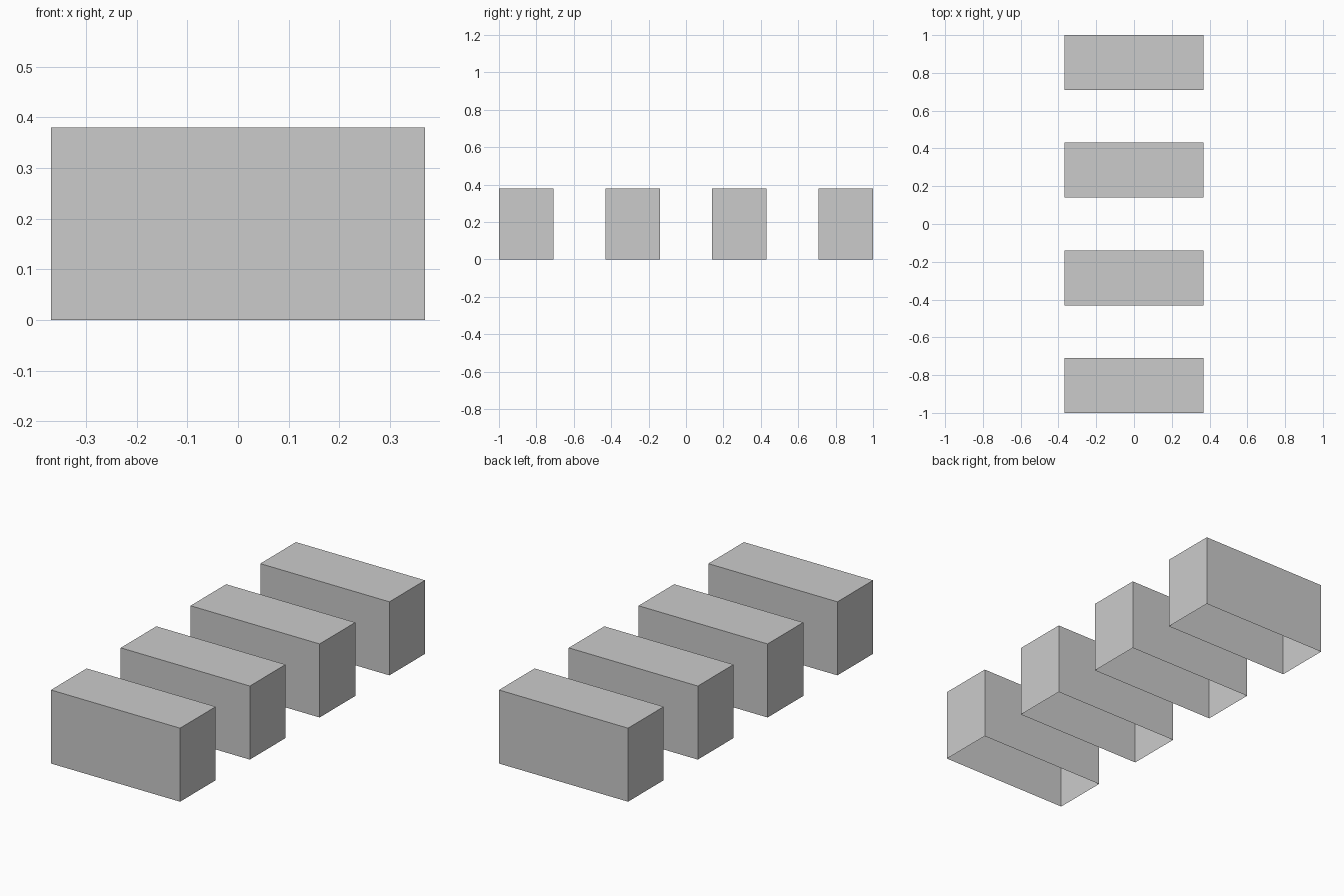
import bpy
import bmesh
from mathutils import Matrix

if "Cube" in bpy.data.objects:
    bpy.data.objects.remove(bpy.data.objects["Cube"])

LENGTH, DEPTH, HEIGHT = 0.738, 0.291, 0.38
COUNT = 4
SPACING = (2.0 - DEPTH) / (COUNT - 1)


def open_block(name, y):
    """Thin-shelled block with no underside, standing on z = 0."""
    bm = bmesh.new()
    bmesh.ops.create_cube(bm, size=1.0)
    bmesh.ops.transform(bm, verts=bm.verts,
                        matrix=Matrix.Translation((0, 0, HEIGHT / 2))
                        @ Matrix.Diagonal((LENGTH, DEPTH, HEIGHT, 1)))
    bm.normal_update()
    # Underside is left open
    bmesh.ops.delete(bm, geom=[f for f in bm.faces if f.normal.z < -0.5],
                     context='FACES_ONLY')
    mesh = bpy.data.meshes.new(name)
    bm.to_mesh(mesh)
    bm.free()
    obj = bpy.data.objects.new(name, mesh)
    obj.location.y = y
    bpy.context.collection.objects.link(obj)
    return obj


# Row of evenly spaced blocks, front to back
for i in range(COUNT):
    open_block(f"block_{i + 1}", -1 + DEPTH / 2 + i * SPACING)
